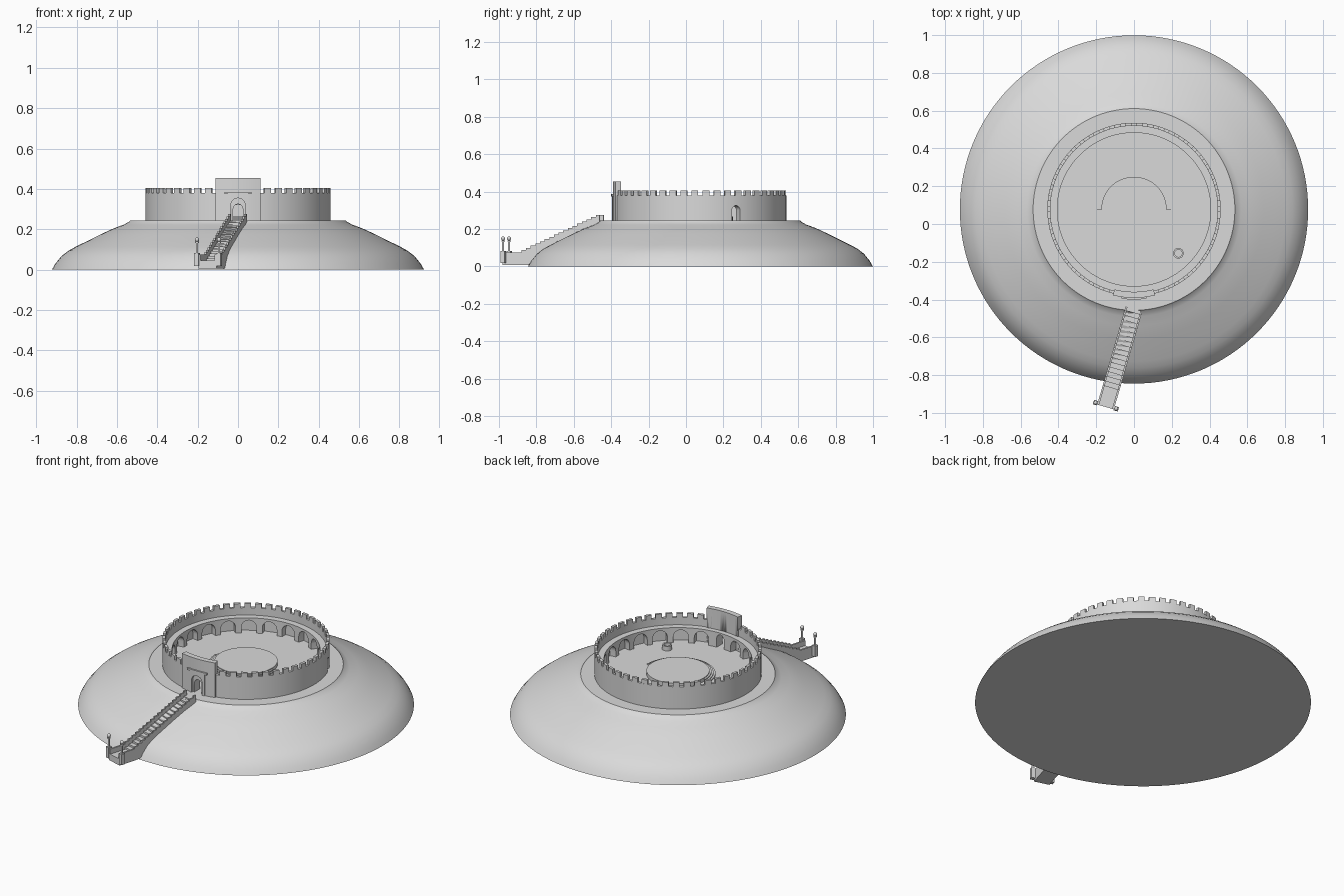
import bpy, bmesh
from math import pi, sin, cos, radians, asin
from mathutils import Matrix

old = bpy.data.objects.get("Cube")
if old:
    bpy.data.objects.remove(old, do_unlink=True)

CENTRE = (0, 0.077, 0)
FRONT = -pi / 2
FLOOR = 0.245

stone = bpy.data.materials.new("grey_stone")
stone.use_nodes = True
stone.diffuse_color = (0.7, 0.7, 0.7, 1)
stone.node_tree.nodes["Principled BSDF"].inputs["Base Color"].default_value = (0.7, 0.7, 0.7, 1)


def finish(name, bm, location=CENTRE, turn=0, cutter=None, angle=25):
    bmesh.ops.remove_doubles(bm, verts=bm.verts, dist=1e-5)
    bmesh.ops.recalc_face_normals(bm, faces=bm.faces)
    mesh = bpy.data.meshes.new(name)
    bm.to_mesh(mesh)
    bm.free()
    mesh.materials.append(stone)
    ob = bpy.data.objects.new(name, mesh)
    bpy.context.collection.objects.link(ob)
    ob.location = location
    ob.rotation_euler.z = turn
    bpy.ops.object.select_all(action='DESELECT')
    ob.select_set(True)
    bpy.context.view_layer.objects.active = ob
    if cutter:
        mod = ob.modifiers.new("openings", 'BOOLEAN')
        mod.operation = 'DIFFERENCE'
        mod.solver = 'EXACT'
        mod.object = cutter
        bpy.ops.object.modifier_apply(modifier=mod.name)
    bpy.ops.object.shade_smooth_by_angle(angle=radians(angle))
    return ob


def lathe(bm, profile, start=0, sweep=2 * pi, steps=96):
    """Turn a closed (radius, z) outline about the axis, fully or in part."""
    full = sweep > 6.28
    rings = []
    for i in range(steps if full else steps + 1):
        a = start + sweep * i / steps
        rings.append([bm.verts.new((r * cos(a), r * sin(a), z)) for r, z in profile])
    n = len(profile)
    for i in range(steps):
        a, b = rings[i], rings[(i + 1) % len(rings)]
        for j in range(n):
            k = (j + 1) % n
            bm.faces.new((a[j], a[k], b[k], b[j]))
    if not full:
        bm.faces.new(rings[0])
        bm.faces.new(rings[-1])


def arc_block(bm, r0, r1, z0, z1, mid, half, steps=2):
    lathe(bm, [(r0, z0), (r1, z0), (r1, z1), (r0, z1)], mid - half, 2 * half, steps)


def prism(bm, outline, place, near, far):
    """Extrude a flat outline between two depths."""
    a = [bm.verts.new(place(u, v, near)) for u, v in outline]
    b = [bm.verts.new(place(u, v, far)) for u, v in outline]
    bm.faces.new(a)
    bm.faces.new(b)
    for i in range(len(a)):
        j = (i + 1) % len(a)
        bm.faces.new((a[i], a[j], b[j], b[i]))


def arch(bm, angle, half, top, r0, r1):
    """Round-headed opening running radially from r0 to r1."""
    spring = top - half
    outline = [(-half, 0.225), (half, 0.225)]
    outline += [(half * cos(pi * i / 10), spring + half * sin(pi * i / 10)) for i in range(11)]

    def place(u, z, r):
        return (r * cos(angle) - u * sin(angle), r * sin(angle) + u * cos(angle), z)
    prism(bm, outline, place, r0, r1)


# Hill with a flat top and a low rim
hill = bmesh.new()
lathe(hill, [(0, 0), (0.922, 0), (0.905, 0.03), (0.874, 0.068), (0.84, 0.094), (0.804, 0.114),
             (0.745, 0.143), (0.685, 0.173), (0.616, 0.205), (0.567, 0.223), (0.54, 0.238),
             (0.534, FLOOR), (0, FLOOR)], steps=128)
finish("hill", hill, angle=35)

# Openings: arcade niches, side door and gate passage
cut = bmesh.new()
ARCHES = 22
for k in range(ARCHES):
    a = FRONT + 2 * pi * k / ARCHES
    if k in (0, 7):
        arch(cut, a, 0.024, 0.325, 0.37, 0.52)
    else:
        arch(cut, a, 0.042, 0.322, 0.37, 0.44)
openings = finish("wall_openings", cut)

cut = bmesh.new()
arch(cut, FRONT, 0.035, 0.355, 0.458, 0.52)
recess = finish("gate_recess_cutter", cut)

# Ring wall with walkway and parapet
wall = bmesh.new()
lathe(wall, [(0.406, 0.238), (0.459, 0.238), (0.459, 0.38), (0.443, 0.38),
             (0.443, 0.336), (0.406, 0.336)], steps=132)
finish("ring_wall", wall, cutter=openings)

# Battlements, left out where the gatehouse stands
merlons = bmesh.new()
COUNT = 48
gate_half = asin(0.112 / 0.47)
for k in range(COUNT):
    offset = 2 * pi * (k + 0.5) / COUNT
    if gate_half < offset < 2 * pi - gate_half:
        arc_block(merlons, 0.443, 0.459, 0.379, 0.405, FRONT + offset, 0.3 * 2 * pi / COUNT)
finish("battlements", merlons)

# Gatehouse slab with recessed arch
slab = bmesh.new()
arc_block(slab, 0.436, 0.468, 0.238, 0.455, FRONT, gate_half, 12)
gatehouse = finish("gatehouse", slab, cutter=recess)
for ob in (gatehouse,):
    bpy.context.view_layer.objects.active = ob
    mod = ob.modifiers.new("passage", 'BOOLEAN')
    mod.operation = 'DIFFERENCE'
    mod.solver = 'EXACT'
    mod.object = openings
    bpy.ops.object.modifier_apply(modifier=mod.name)

# Door surround and cornice
surround = bmesh.new()
arc_block(surround, 0.462, 0.473, 0.238, 0.374, FRONT, asin(0.05 / 0.47), 6)
finish("gate_surround", surround, cutter=recess)
cornice = bmesh.new()
arc_block(cornice, 0.462, 0.477, 0.374, 0.386, FRONT, asin(0.065 / 0.47), 6)
finish("gate_cornice", cornice)

for ob in (openings, recess):
    bpy.data.objects.remove(ob, do_unlink=True)

# Round stage with half-ring steps in front
stage = bmesh.new()
lathe(stage, [(0, 0.24), (0.173, 0.24), (0.173, 0.267), (0, 0.267)], steps=64)
finish("stage", stage)
steps = bmesh.new()
lathe(steps, [(0.17, 0.24), (0.206, 0.24), (0.206, 0.251), (0.195, 0.251), (0.195, 0.256),
              (0.184, 0.256), (0.184, 0.262), (0.17, 0.262)], pi, pi, 32)
finish("stage_steps", steps)

# Well
well = bmesh.new()
lathe(well, [(0.019, 0.24), (0.028, 0.24), (0.028, 0.272), (0.019, 0.272)], steps=24)
finish("well", well, location=(0.235, -0.155, 0))

# Stairway: stepped flight and stepped side walls down to a landing
TOP, TURN = (0, -0.45, 0), radians(-16.2)
STEPS, START, END, LAND = 17, 0.02, 0.435, 0.045


def flight(lift):
    line = [(0.0, FLOOR + lift)]
    for i in range(STEPS):
        s = START + (END - START) * i / (STEPS - 1)
        z = FLOOR + lift - (FLOOR - LAND) * i / STEPS
        line += [(s, z), (s, z - (FLOOR - LAND) / STEPS)]
    return line + [(0.54, LAND + lift), (0.54, 0.006), (0.4, 0.006), (0.0, 0.2)]


def along(s, z, w):
    return (w, -s, z)


treads = bmesh.new()
prism(treads, flight(0), along, -0.038, 0.038)
finish("stair_treads", treads, TOP, TURN)

for side, name in ((-1, "right"), (1, "left")):
    rail = bmesh.new()
    prism(rail, flight(0.03), along, side * 0.036, side * 0.046)
    finish(name + "_stair_wall", rail, TOP, TURN)

    # Lamp post: square base, slim shaft, collar and ball
    post = bmesh.new()
    spot = Matrix.Translation((side * 0.057, -0.533, 0))
    bmesh.ops.create_cube(post, size=1, matrix=spot @ Matrix.Translation((0, 0, 0.05))
                          @ Matrix.Diagonal((0.024, 0.024, 0.065, 1)))
    for z, r, h in ((0.105, 0.006, 0.06), (0.136, 0.01, 0.006)):
        bmesh.ops.create_cone(post, cap_ends=True, segments=12, radius1=r, radius2=r, depth=h,
                              matrix=spot @ Matrix.Translation((0, 0, z)))
    bmesh.ops.create_uvsphere(post, u_segments=12, v_segments=8, radius=0.011,
                              matrix=spot @ Matrix.Translation((0, 0, 0.149)))
    finish(name + "_lamp_post", post, TOP, TURN, angle=40)
